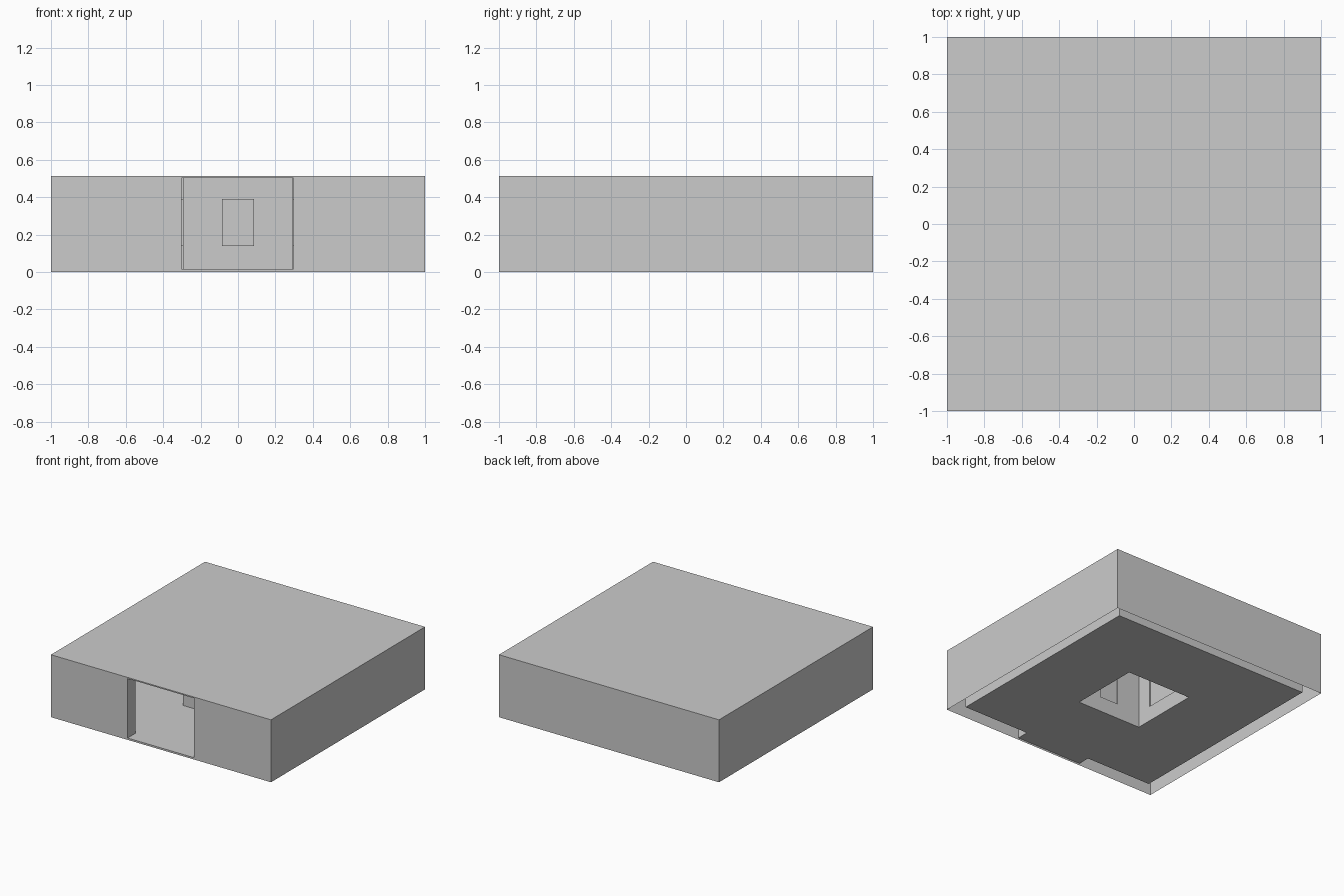
import bpy
import bmesh
from mathutils import Vector

if "Cube" in bpy.data.objects:
    bpy.data.objects.remove(bpy.data.objects["Cube"], do_unlink=True)

GREY = bpy.data.materials.new("light_grey")
GREY.use_nodes = True
GREY.diffuse_color = (0.6, 0.6, 0.6, 1)
GREY.node_tree.nodes["Principled BSDF"].inputs["Base Color"].default_value = (0.6, 0.6, 0.6, 1)

X, Y, Z = Vector((1, 0, 0)), Vector((0, 1, 0)), Vector((0, 0, 1))
ROOF, CEILING, FLOOR = 0.513, 0.503, 0.015
OUTER, INNER, SHAFT = 1.0, 0.9, 0.293
DOOR = (-0.303, 0.298, FLOOR, CEILING)   # left, right, bottom, top
SIDES = ((X, -Y), (Y, X), (-X, Y), (-Y, -X))   # across, outward


def loop(bm, origin, u, v, rect):
    a, b, c, d = rect
    return [bm.verts.new(origin + u * s + v * t)
            for s, t in ((a, c), (b, c), (b, d), (a, d))]


def bridge(bm, first, second):
    for i in range(4):
        j = (i + 1) % 4
        bm.faces.new((first[i], first[j], second[j], second[i]))


def panel(bm, origin, u, v, rect, hole=None, push=None):
    """Flat rectangle, with an optional hole or an optional pushed-out plate."""
    outer = loop(bm, origin, u, v, rect)
    if hole is None:
        bm.faces.new(outer)
        return
    inner = loop(bm, origin, u, v, hole)
    bridge(bm, outer, inner)
    if push is not None:
        cap = loop(bm, origin + push, u, v, hole)
        bridge(bm, inner, cap)
        bm.faces.new(cap)


def square(r):
    return (-r, r, -r, r)


def finish(bm, name):
    bmesh.ops.remove_doubles(bm, verts=bm.verts, dist=0.0005)
    mesh = bpy.data.meshes.new(name)
    bm.to_mesh(mesh)
    bm.free()
    mesh.materials.append(GREY)
    bpy.context.collection.objects.link(bpy.data.objects.new(name, mesh))


# Outer shell: four walls and a roof, open underneath, doorway in front
bm = bmesh.new()
for across, out in SIDES:
    panel(bm, out * OUTER, across, Z, (-OUTER, OUTER, 0, ROOF),
          DOOR if out == -Y else None)
panel(bm, Z * ROOF, X, Y, square(OUTER))
finish(bm, "outer_shell")

# Inner room: walls, ceiling, and a floor open at the central shaft
bm = bmesh.new()
for across, out in SIDES:
    rect = (-INNER, INNER, FLOOR, CEILING)
    if out == -Y:
        # Wall pieces either side of the full-height doorway
        panel(bm, out * INNER, across, Z, (-INNER, DOOR[0], FLOOR, CEILING))
        panel(bm, out * INNER, across, Z, (DOOR[1], INNER, FLOOR, CEILING))
    else:
        panel(bm, out * INNER, across, Z, rect)
panel(bm, Z * CEILING, X, Y, square(INNER))
panel(bm, Z * FLOOR, X, -Y, square(INNER), square(SHAFT))
finish(bm, "inner_room")

# Door passage: jambs, threshold and lintel joining the two shells
bm = bmesh.new()
bridge(bm, loop(bm, -Y * OUTER, X, Z, DOOR), loop(bm, -Y * INNER, X, Z, DOOR))
finish(bm, "door_passage")

# Central pillar: hollow, with a shallow raised plate on each side
bm = bmesh.new()
for across, out in SIDES:
    half = 0.085 if abs(out.y) > 0.5 else 0.17
    panel(bm, out * SHAFT, across, Z, (-SHAFT, SHAFT, FLOOR, CEILING),
          (-half, half, 0.14, 0.39), out * 0.01)
finish(bm, "central_pillar")
